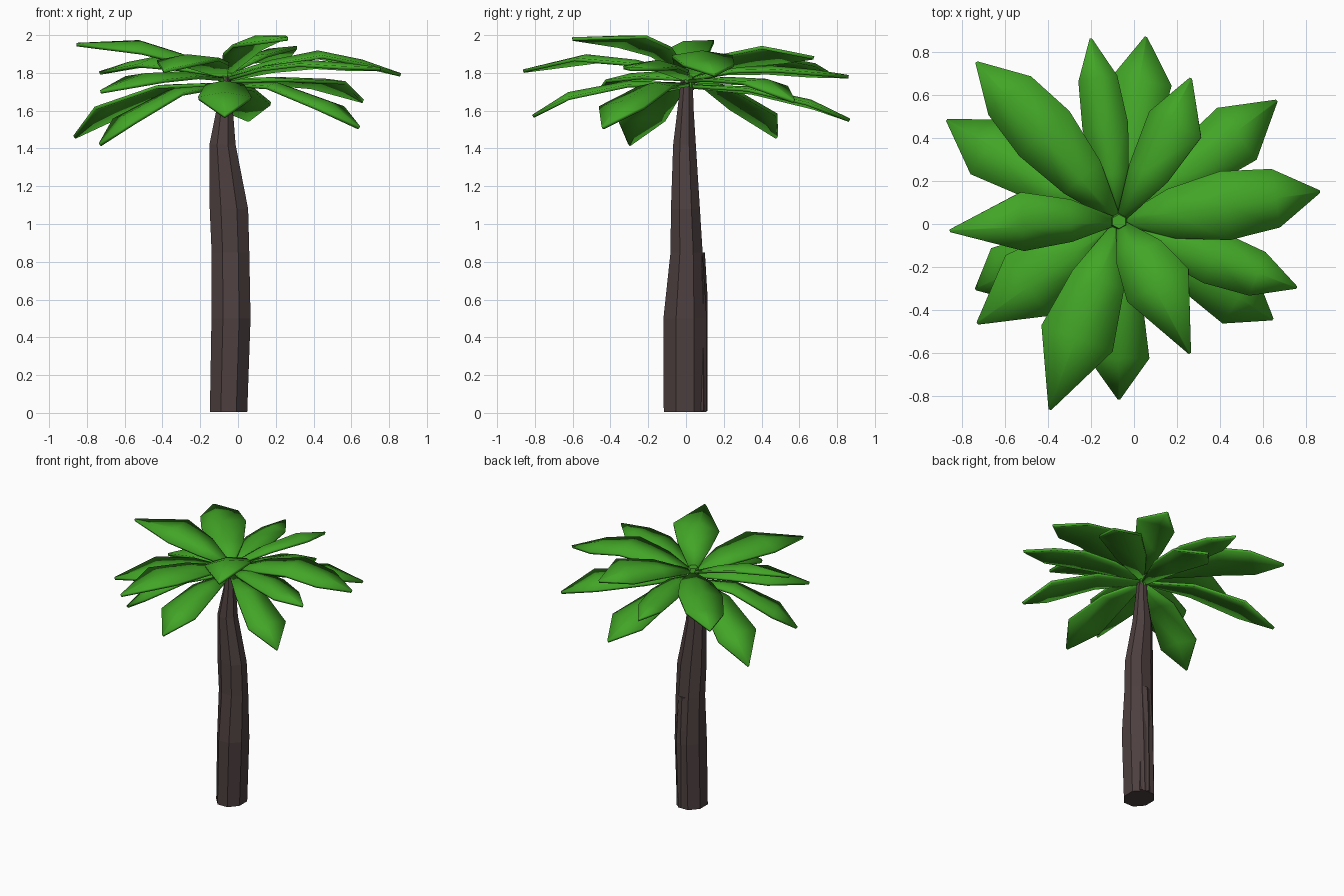
import bpy, bmesh
from math import cos, sin, radians, hypot, pi
from mathutils import Vector

if "Cube" in bpy.data.objects:
    bpy.data.objects.remove(bpy.data.objects["Cube"])


def material(name, rgb):
    m = bpy.data.materials.new(name)
    m.diffuse_color = (*rgb, 1)
    m.use_nodes = True
    m.node_tree.nodes["Principled BSDF"].inputs["Base Color"].default_value = m.diffuse_color
    return m


bark = material("bark", (0.075, 0.05, 0.05))
green = material("leaf_green", (0.055, 0.38, 0.02))


def make_object(name, bm, mat):
    bmesh.ops.recalc_face_normals(bm, faces=bm.faces)
    me = bpy.data.meshes.new(name)
    bm.to_mesh(me)
    bm.free()
    me.materials.append(mat)
    ob = bpy.data.objects.new(name, me)
    bpy.context.collection.objects.link(ob)
    return ob


def loft(name, rings, sides, mat):
    # rings: z, centre x, centre y, radius x, radius y
    bm = bmesh.new()
    loops = []
    for z, cx, cy, rx, ry in rings:
        loops.append([bm.verts.new((cx + rx * cos(2 * pi * (i + .5) / sides),
                                    cy + ry * sin(2 * pi * (i + .5) / sides), z))
                      for i in range(sides)])
    for a, b in zip(loops, loops[1:]):
        for i in range(sides):
            j = (i + 1) % sides
            bm.faces.new((a[i], a[j], b[j], b[i]))
    bm.faces.new(loops[0][::-1])
    bm.faces.new(loops[-1])
    return make_object(name, bm, mat)


# Faceted, slightly crooked trunk
loft("trunk", [(0.005, -.05, -.005, .107, .122), (.5, -.037, -.005, .112, .124),
               (.85, -.04, .003, .108, .092), (1.08, -.048, -.003, .11, .083),
               (1.42, -.082, -.008, .075, .065), (1.62, -.07, -.002, .045, .045),
               (1.78, -.07, .005, .033, .033)], 8, bark)
# Ridge of bark on the back that ends in a step
loft("bark_ridge", [(.01, -.04, .07, .065, .045), (.6, -.035, .07, .06, .045),
                    (.85, -.035, .065, .05, .035)], 6, bark)
# Small bud closing the crown
loft("crown_bud", [(1.71, -.07, .012, .03, .03), (1.79, -.07, .012, .045, .042),
                   (1.83, -.07, .012, .035, .033)], 6, green)

ORIGIN = Vector((-.07, .012))


def leaf(name, tip, z_tip, z_base, z_mid, shoulder, wl, wr, z_sh, slim=False):
    """Curved leaf from the crown to tip, widest at the shoulder fraction."""
    d = Vector(tip) - ORIGIN
    length = d.length
    d.normalize()
    side = Vector((-d.y, d.x))
    s = shoulder
    stations = [(.03, z_base, .15), (s * .5, z_mid, .72), (s, z_sh, 1)]
    if slim:
        stations.append((.78, z_sh * .6 + z_tip * .4, .85))
    stations.append((1, z_tip, .03))
    roll = (wr - wl) * .6
    bm = bmesh.new()
    rows = []
    for t, z, w in stations:
        p = ORIGIN + d * length * t
        row = []
        for off, drop in ((wl, .025 + roll), (0, 0), (-wr, .025 - roll)):
            q = p + side * off * w
            row.append(bm.verts.new((q.x, q.y, z - drop * w)))
        rows.append(row)
    for a, b in zip(rows, rows[1:]):
        for i in range(2):
            bm.faces.new((a[i], b[i], b[i + 1], a[i + 1]))
    ob = make_object(name, bm, green)
    if ob.data.polygons[0].normal.z < 0:
        ob.data.flip_normals()
    for f in ob.data.polygons:
        f.use_smooth = True
    mod = ob.modifiers.new("thickness", 'SOLIDIFY')
    mod.thickness = .018
    mod.offset = 0


# tip, tip z, base z, mid z, shoulder, left and right half width, shoulder z
upper = [((.86, .15), 1.79, 1.79, 1.86, .53, .16, .16, 1.91, True),
         ((.265, .675), 1.88, 1.80, 1.88, .70, .10, .165, 1.92),
         ((-.73, .75), 1.80, 1.79, 1.85, .54, .14, .17, 1.88, True),
         ((-.855, -.03), 1.95, 1.80, 1.89, .57, .11, .16, 1.96),
         ((-.39, -.86), 1.81, 1.79, 1.86, .62, .18, .17, 1.89),
         ((.26, -.60), 1.98, 1.80, 1.93, .50, .18, .14, 1.99)]
middle = [((.66, .57), 1.65, 1.76, 1.77, .74, .14, .16, 1.76),
          ((-.2, .86), 1.78, 1.77, 1.82, .52, .10, .11, 1.83, True),
          ((-.725, -.46), 1.70, 1.77, 1.80, .64, .165, .18, 1.79),
          ((.755, -.295), 1.82, 1.77, 1.83, .53, .12, .13, 1.86, True)]
lower = [((.055, .865), 1.55, 1.73, 1.72, .76, .13, .15, 1.65),
         ((-.865, .48), 1.46, 1.74, 1.73, .76, .16, .13, 1.62),
         ((-.73, -.30), 1.42, 1.73, 1.71, .80, .13, .14, 1.57),
         ((-.07, -.81), 1.57, 1.74, 1.75, .77, .14, .14, 1.69),
         ((.64, -.44), 1.51, 1.74, 1.74, .78, .14, .14, 1.64)]
for tier, specs in (("upper", upper), ("middle", middle), ("lower", lower)):
    for i, spec in enumerate(specs):
        leaf(f"{tier}_leaf_{i + 1}", *spec)
